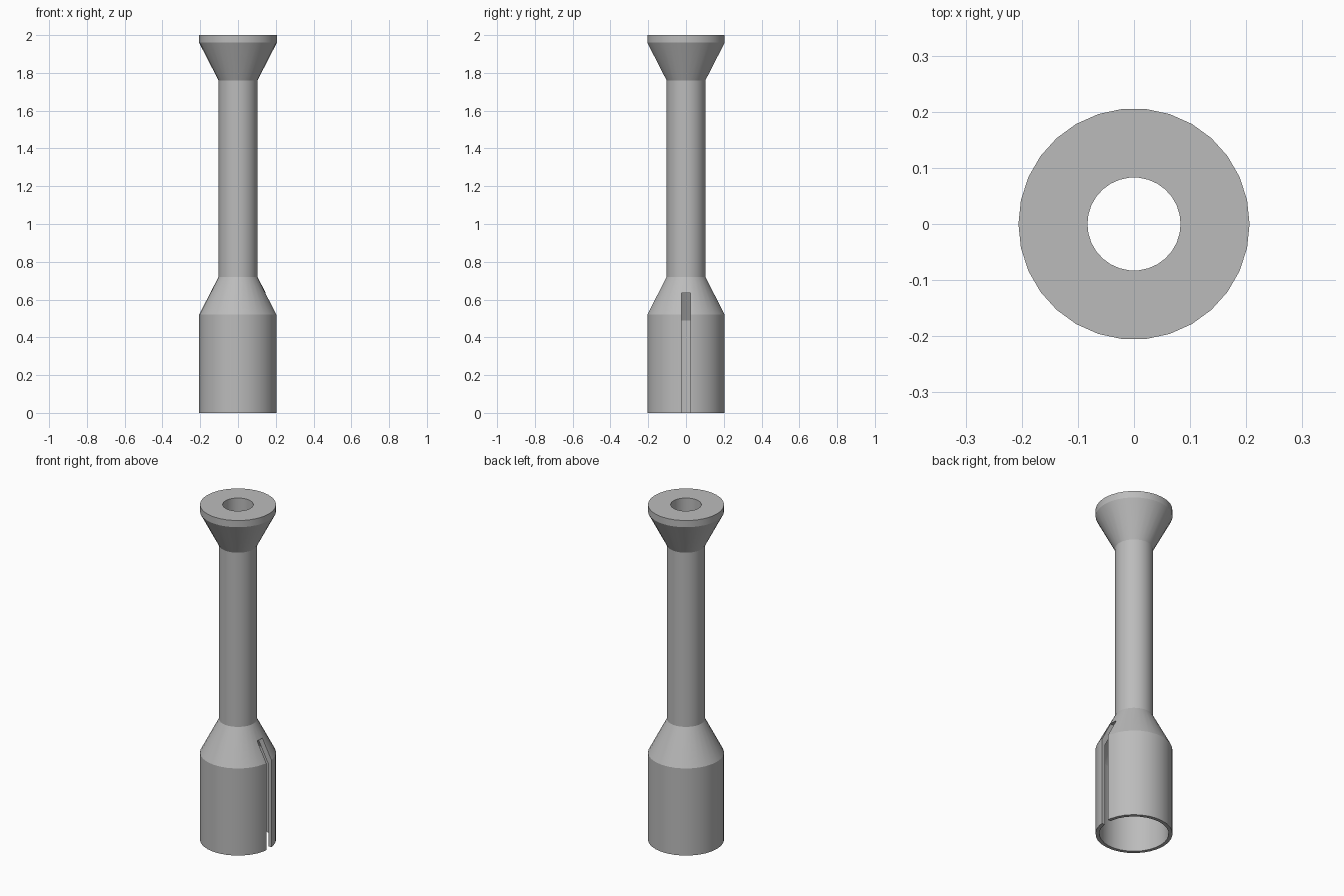
import bpy, bmesh
from math import tau, radians
from mathutils import Matrix

cube = bpy.data.objects.get("Cube")
if cube:
    bpy.data.objects.remove(cube, do_unlink=True)

SIDES = 30
WALL = 0.02
R_WIDE, R_TUBE = 0.206, 0.103

grey = bpy.data.materials.new("plain_grey")
grey.use_nodes = True
colour = (0.5, 0.5, 0.5, 1)
grey.diffuse_color = colour
grey.node_tree.nodes["Principled BSDF"].inputs["Base Color"].default_value = colour


def make_object(name, bm):
    bmesh.ops.recalc_face_normals(bm, faces=bm.faces)
    mesh = bpy.data.meshes.new(name)
    bm.to_mesh(mesh)
    bm.free()
    mesh.materials.append(grey)
    obj = bpy.data.objects.new(name, mesh)
    bpy.context.collection.objects.link(obj)
    return obj


# Hollow body: closed (radius, height) profile turned about the z axis
profile = [
    (R_WIDE, 0), (R_WIDE, 0.52), (R_TUBE, 0.72), (R_TUBE, 1.76),
    (R_WIDE, 1.96), (R_WIDE, 2),
    (R_TUBE - WALL, 2), (R_TUBE - WALL, 0.69),
    (R_WIDE - WALL, 0.49), (R_WIDE - WALL, 0),
]
bm = bmesh.new()
verts = [bm.verts.new((r, 0, z)) for r, z in profile]
edges = [bm.edges.new((a, b)) for a, b in zip(verts, verts[1:] + verts[:1])]
bmesh.ops.spin(bm, geom=verts + edges, cent=(0, 0, 0), axis=(0, 0, 1),
               angle=tau, steps=SIDES, use_merge=True)
bmesh.ops.remove_doubles(bm, verts=bm.verts, dist=0.0001)
body = make_object("flared_tube", bm)

# Slot through the +x wall of the socket
bm = bmesh.new()
slot_low, slot_top = -0.1, 0.636
place = Matrix.Translation((0.2, 0, (slot_low + slot_top) / 2))
size = Matrix.Diagonal((0.3, 0.048, slot_top - slot_low, 1))
bmesh.ops.create_cube(bm, size=1, matrix=place @ size)
cutter = make_object("slot_cutter", bm)
cutter.hide_render = True

cut = body.modifiers.new("slot", 'BOOLEAN')
cut.operation = 'DIFFERENCE'
cut.solver = 'EXACT'
cut.object = cutter

bpy.ops.object.select_all(action='DESELECT')
body.select_set(True)
bpy.context.view_layer.objects.active = body
bpy.ops.object.modifier_apply(modifier=cut.name)
bpy.data.objects.remove(cutter, do_unlink=True)

# Smooth round walls, sharp rims and slot edges
bpy.ops.object.shade_smooth_by_angle(angle=radians(25))
